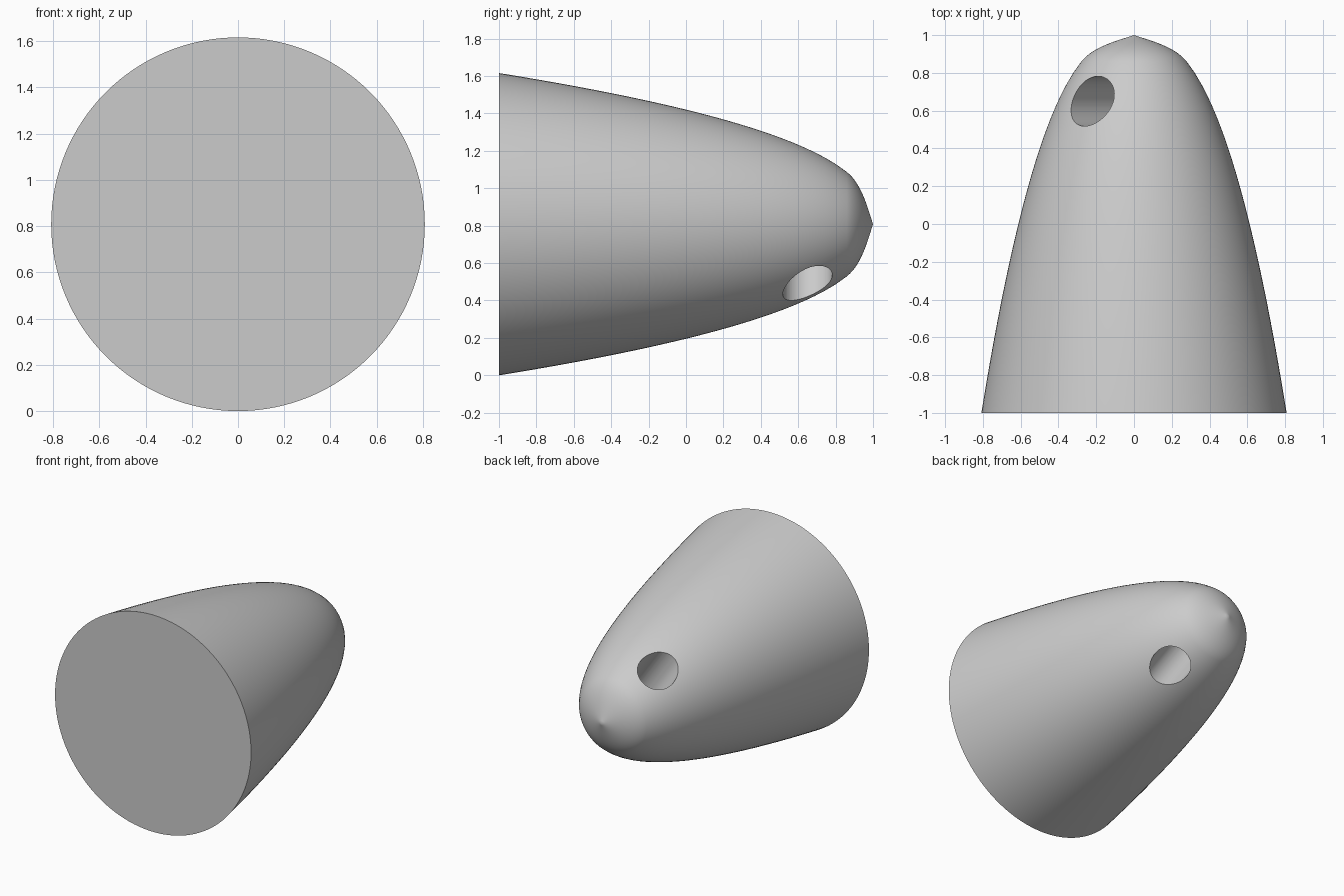
import bpy, bmesh, math
from mathutils import Vector, Matrix
from mathutils.geometry import interpolate_bezier

RADIUS = 0.808
STEPS = 128

cube = bpy.data.objects.get("Cube")
if cube:
    bpy.data.objects.remove(cube)

grey = bpy.data.materials.new("light_grey")
grey.use_nodes = True
colour = (0.6, 0.6, 0.6, 1)
grey.diffuse_color = colour
grey.node_tree.nodes["Principled BSDF"].inputs["Base Color"].default_value = colour


def make_object(name, bm):
    mesh = bpy.data.meshes.new(name)
    bm.to_mesh(mesh)
    bm.free()
    obj = bpy.data.objects.new(name, mesh)
    mesh.materials.append(grey)
    bpy.context.collection.objects.link(obj)
    return obj


# Profile: power-law flank, then a slightly pointed tip
def flank(y):
    return RADIUS * ((1 - y) / 2) ** 0.4


join = 0.86
count = 32
profile = [(-1 + (join + 1) * i / count) for i in range(count)]
profile = [Vector((flank(y), y, RADIUS)) for y in profile]
r = flank(join)
slope = -0.4 * r / (1 - join)
profile += interpolate_bezier(
    Vector((r, join, RADIUS)), Vector((r + 0.08 * slope, join + 0.08, RADIUS)),
    Vector((0.09, 0.97, RADIUS)), Vector((0, 1, RADIUS)), 16)

# Nose cone: the profile spun round the long axis, closed by a flat base
bm = bmesh.new()
verts = [bm.verts.new(p) for p in profile]
edges = [bm.edges.new(pair) for pair in zip(verts, verts[1:])]
bmesh.ops.spin(bm, geom=verts + edges, cent=(0, 0, RADIUS), axis=(0, 1, 0),
               angle=math.tau, steps=STEPS)
bmesh.ops.remove_doubles(bm, verts=bm.verts, dist=0.0005)
bmesh.ops.holes_fill(bm, edges=[e for e in bm.edges if e.is_boundary], sides=0)
bmesh.ops.recalc_face_normals(bm, faces=bm.faces)
cone = make_object("nose_cone", bm)

# Cross hole: a slanted bore passing through the axis near the tip
bm = bmesh.new()
bmesh.ops.create_cone(
    bm, cap_ends=True, segments=64, radius1=0.132, radius2=0.132, depth=2,
    matrix=Matrix.Translation((0, 0.65, RADIUS)) @ Matrix.Rotation(math.radians(-35), 4, "Y"))
cutter = make_object("hole_cutter", bm)
cutter.hide_render = True

bore = cone.modifiers.new("cross_hole", "BOOLEAN")
bore.operation = "DIFFERENCE"
bore.solver = "EXACT"
bore.object = cutter

bpy.ops.object.select_all(action="DESELECT")
cone.select_set(True)
bpy.context.view_layer.objects.active = cone
bpy.ops.object.modifier_apply(modifier=bore.name)
bpy.data.objects.remove(cutter)
bpy.ops.object.shade_smooth_by_angle(angle=math.radians(35))
